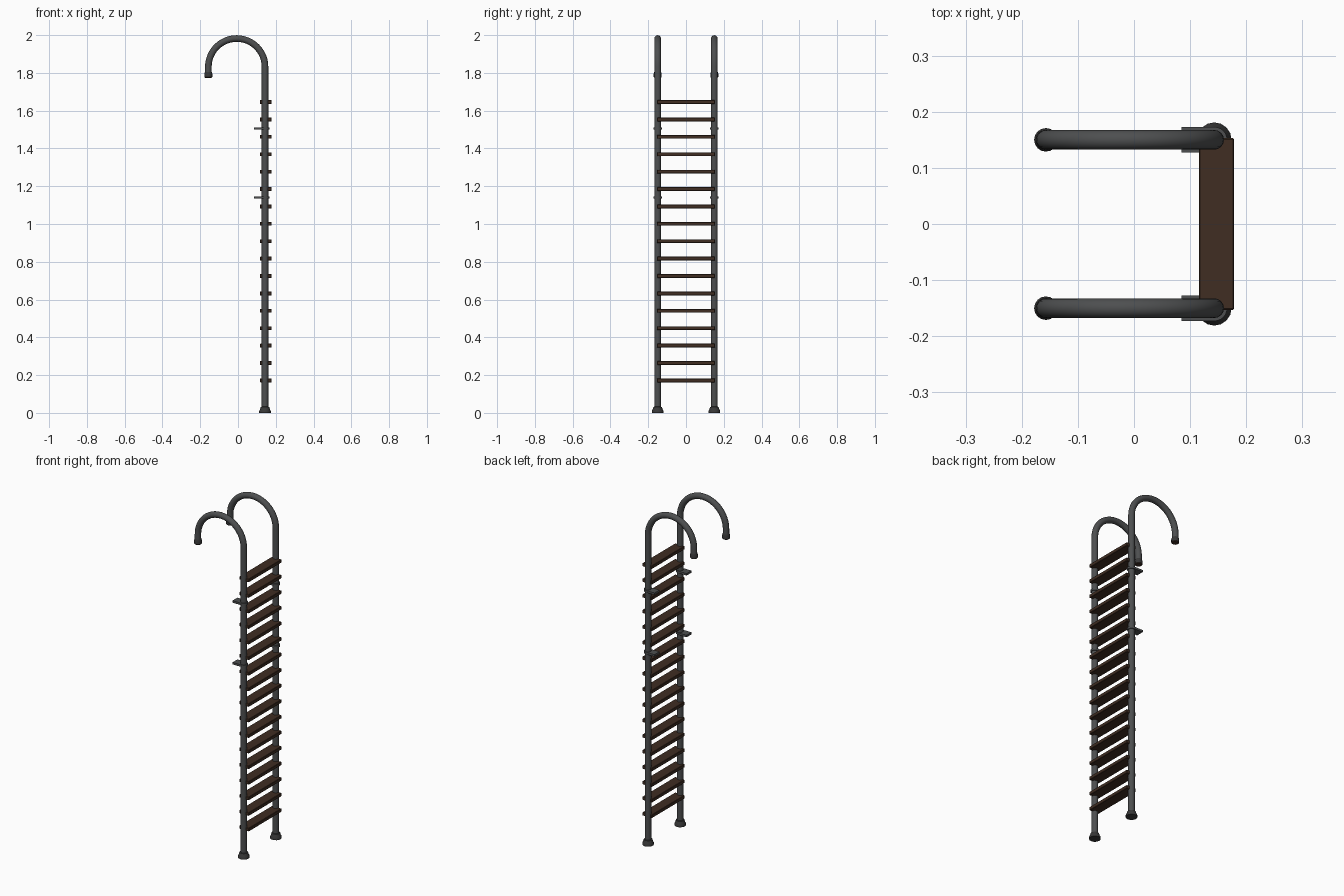
import bpy, bmesh, math
from mathutils import Matrix

cube = bpy.data.objects.get("Cube")
if cube:
    bpy.data.objects.remove(cube)

RAIL_X, RAIL_Y, RAIL_R = 0.143, 0.15, 0.0175
HOOK_R, HOOK_Z = 0.15, 1.832


def material(name, color):
    m = bpy.data.materials.new(name)
    m.use_nodes = True
    m.diffuse_color = (*color, 1)
    m.node_tree.nodes["Principled BSDF"].inputs["Base Color"].default_value = (*color, 1)
    return m


steel = material("grey steel", (0.075, 0.078, 0.08))
rubber = material("dark rubber", (0.04, 0.04, 0.04))
wood = material("dark brown wood", (0.05, 0.026, 0.016))


def add(name, bm, mats, smooth=True):
    bmesh.ops.recalc_face_normals(bm, faces=bm.faces)
    mesh = bpy.data.meshes.new(name)
    bm.to_mesh(mesh)
    bm.free()
    ob = bpy.data.objects.new(name, mesh)
    bpy.context.collection.objects.link(ob)
    for m in mats:
        mesh.materials.append(m)
    if smooth:
        bpy.ops.object.select_all(action="DESELECT")
        ob.select_set(True)
        bpy.context.view_layer.objects.active = ob
        bpy.ops.object.shade_smooth_by_angle(angle=math.radians(35))
    return ob


def sweep(bm, rings, radii, sides=16):
    # rings: (x, z, tilt) centres of circles swept in the xz plane
    loops = []
    for (x, z, tilt), r in zip(rings, radii):
        loop = []
        for i in range(sides):
            a = math.tau * i / sides
            u, v = r * math.cos(a), r * math.sin(a)
            loop.append(bm.verts.new((x + u * math.cos(tilt), v, z + u * math.sin(tilt))))
        loops.append(loop)
    for a, b in zip(loops, loops[1:]):
        for i in range(sides):
            j = (i + 1) % sides
            bm.faces.new((a[i], a[j], b[j], b[i]))
    bm.faces.new(loops[0][::-1])
    bm.faces.new(loops[-1])


def lathe(name, x, y, profile, mats):
    bm = bmesh.new()
    sweep(bm, [(x, z, 0) for r, z in profile], [r for r, z in profile])
    bmesh.ops.translate(bm, verts=bm.verts, vec=(0, y, 0))
    return add(name, bm, mats)


for side, y in (("left", RAIL_Y), ("right", -RAIL_Y)):
    # Upright rail bending over into a hooked handle
    path = [(RAIL_X, 0.01, 0)]
    for i in range(25):
        a = math.pi * i / 24
        path.append((RAIL_X - HOOK_R + HOOK_R * math.cos(a), HOOK_Z + HOOK_R * math.sin(a), a))
    path.append((RAIL_X - 2 * HOOK_R, 1.785, math.pi))
    bm = bmesh.new()
    sweep(bm, path, [RAIL_R] * len(path))
    bmesh.ops.translate(bm, verts=bm.verts, vec=(0, y, 0))
    add("rail_" + side, bm, [steel])

    # Flared foot
    lathe("foot_" + side, RAIL_X, y,
          [(0.031, 0), (0.031, 0.01), (0.027, 0.017), (0.023, 0.031), (0.017, 0.033)], [rubber])

    # Handle end cap with a brown plug underneath
    cap = lathe("handle_cap_" + side, RAIL_X - 2 * HOOK_R, y,
                [(0.017, 1.774), (0.021, 1.778), (0.021, 1.796), (0.018, 1.806)], [rubber, wood])
    for p in cap.data.polygons:
        p.material_index = int(p.center.z < 1.78)

    # Wall brackets: flat tongues with a rounded end around the rail
    for label, z in (("lower", 1.14), ("upper", 1.505)):
        r = 0.023
        outline = [(0.085, r), (0.085, -r)]
        for i in range(13):
            a = math.pi * (i / 12 - 0.5)
            outline.append((RAIL_X + r * math.cos(a), r * math.sin(a)))
        bm = bmesh.new()
        face = bm.faces.new([bm.verts.new((px, y + py, z - 0.006)) for px, py in outline])
        top = bmesh.ops.extrude_face_region(bm, geom=[face])
        verts = [v for v in top["geom"] if isinstance(v, bmesh.types.BMVert)]
        bmesh.ops.translate(bm, verts=verts, vec=(0, 0, 0.012))
        add("bracket_%s_%s" % (label, side), bm, [steel])

# Treads
for i in range(17):
    z = 0.172 + i * 0.0921
    bm = bmesh.new()
    bmesh.ops.create_cube(bm, size=1, matrix=Matrix.Translation((0.147, 0, z))
                          @ Matrix.Diagonal((0.062, 0.306, 0.02, 1)))
    bmesh.ops.bevel(bm, geom=bm.edges[:], offset=0.002, segments=1, affect="EDGES")
    add("tread_%02d" % (i + 1), bm, [wood], smooth=False)
